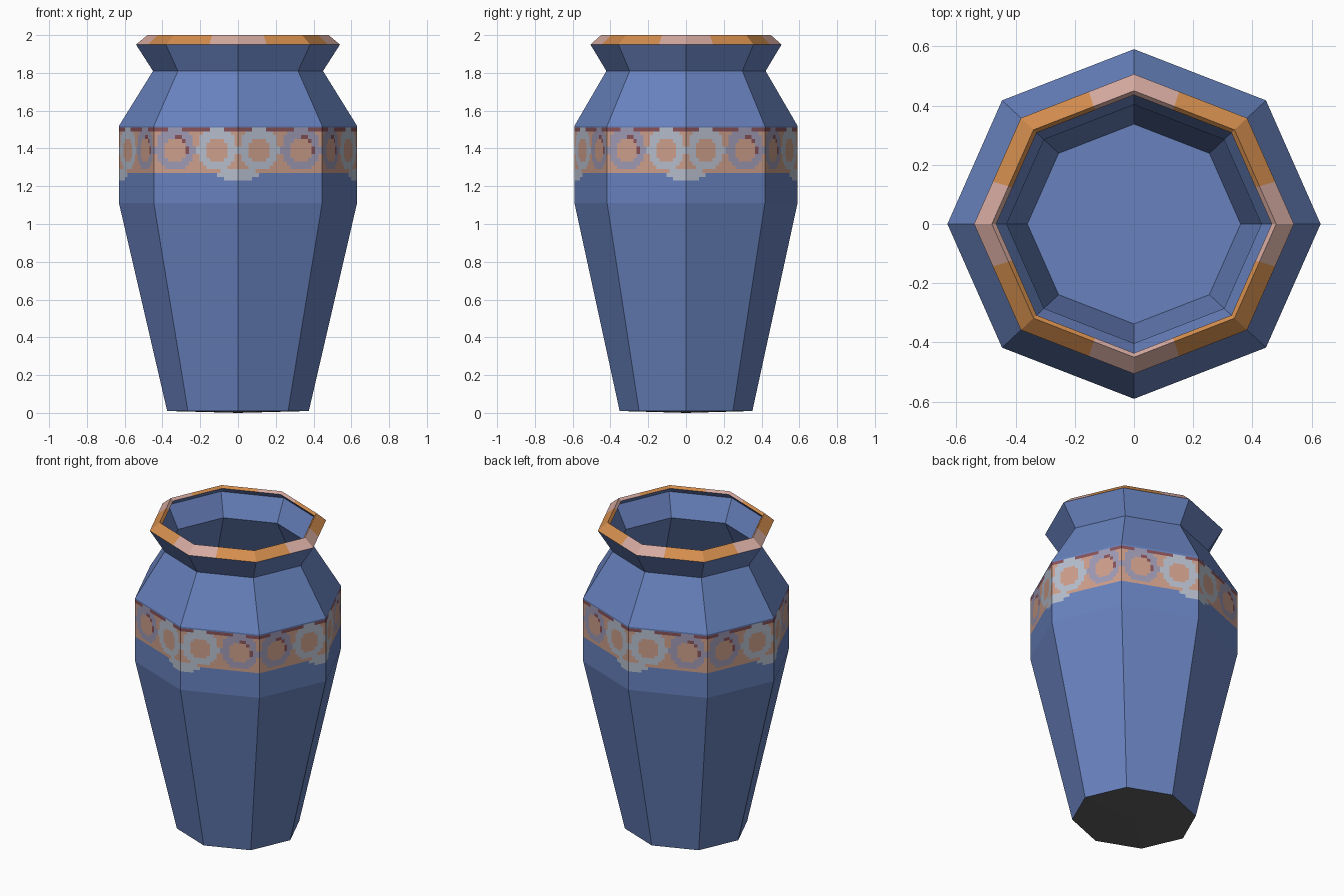
import bpy, bmesh, math

if "Cube" in bpy.data.objects:
    bpy.data.objects.remove(bpy.data.objects["Cube"])

SIDES = 8
Y_SCALE = 0.937      # the vase is slightly narrower front to back


def material(name, srgb):
    def lin(c):
        c /= 255
        return c / 12.92 if c <= 0.04045 else ((c + 0.055) / 1.055) ** 2.4
    m = bpy.data.materials.new(name)
    m.diffuse_color = (*[lin(c) for c in srgb], 1)
    m.use_nodes = True
    m.node_tree.nodes["Principled BSDF"].inputs["Base Color"].default_value = m.diffuse_color
    return m


BLUE, ORANGE, PINK, SALMON, RED, MAUVE, PALE, GREY = range(8)
MATS = [material("glaze blue", (104, 130, 190)),
        material("rim orange", (212, 142, 78)),
        material("rim pink", (213, 170, 160)),
        material("band salmon", (205, 158, 138)),
        material("band dark red", (136, 82, 88)),
        material("band mauve", (158, 153, 180)),
        material("band pale grey", (182, 190, 205)),
        material("base grey", (95, 95, 95))]


def octagon_point(r, t):
    """Point on an octagon of corner radius r; t counts sides from +x."""
    i, f = int(math.floor(t)), t - math.floor(t)
    a, b = (math.tau * k / SIDES for k in (i, i + 1))
    return (r * (math.cos(a) * (1 - f) + math.cos(b) * f),
            Y_SCALE * r * (math.sin(a) * (1 - f) + math.sin(b) * f))


def lathe(name, profile, cols=1, rule=lambda t, z: BLUE):
    """Eight-sided turned surface; rule picks a colour from side position and height."""
    bm = bmesh.new()
    n = SIDES * cols
    rings = [[bm.verts.new((*octagon_point(r, i / cols), z)) for i in range(n)]
             for r, z in profile]
    for j in range(len(profile) - 1):
        z = (profile[j][1] + profile[j + 1][1]) / 2
        for i in range(n):
            k = (i + 1) % n
            f = bm.faces.new((rings[j][i], rings[j][k], rings[j + 1][k], rings[j + 1][i]))
            f.material_index = rule((i + 0.5) / cols, z)
    bmesh.ops.remove_doubles(bm, verts=bm.verts, dist=1e-5)
    me = bpy.data.meshes.new(name)
    bm.to_mesh(me)
    bm.free()
    for m in MATS:
        me.materials.append(m)
    ob = bpy.data.objects.new(name, me)
    bpy.context.collection.objects.link(ob)
    return ob


def axis_distance(t):
    """Distance, in sides, from the nearest corner lying on the x or y axis."""
    d = t % 2
    return min(d, 2 - d)


def rim_rule(t, z):
    return PINK if axis_distance(t) < 0.4 else ORANGE


def band_rule(t, z):
    d = axis_distance(t)
    line = PALE if d < 0.5 else MAUVE
    # Drips of pale glaze below the band at the axis corners
    if z < 1.27:
        return PALE if d < 0.28 and z > 1.23 + max(0, d - 0.12) * 0.25 else BLUE
    if d < 0.2 and z < 1.3:
        return PALE
    # Ringed discs, two on each side
    s = ((t * 2) % 1 - 0.5) * 0.24
    r = math.hypot(s, z - 1.395)
    if r < 0.063:
        return SALMON
    if d > 0.5 and r < 0.072 and s > 0:
        return RED
    if r < 0.112:
        return line
    return RED if z > 1.48 else SALMON


# Painted band
rows = 14
lathe("painted_band", [(0.63, 1.23 + 0.28 * i / rows) for i in range(rows + 1)], 24, band_rule)

# Outer body
lathe("base", [(0, 0.0), (0.375, 0.01)], rule=lambda t, z: GREY)
lathe("lower_body", [(0.375, 0.01), (0.63, 1.11), (0.63, 1.23)])
lathe("shoulder_and_neck", [(0.63, 1.51), (0.63, 1.52), (0.45, 1.81), (0.54, 1.95)])

# Two-colour rim
lathe("rim", [(0.54, 1.95), (0.48, 2.0), (0.465, 1.985)], 10, rim_rule)

# Hollow inside with floor
lathe("inner_wall", [(0.465, 1.985), (0.50, 1.95), (0.43, 1.81), (0.605, 1.51),
                     (0.605, 1.11), (0.36, 0.04), (0, 0.04)])
